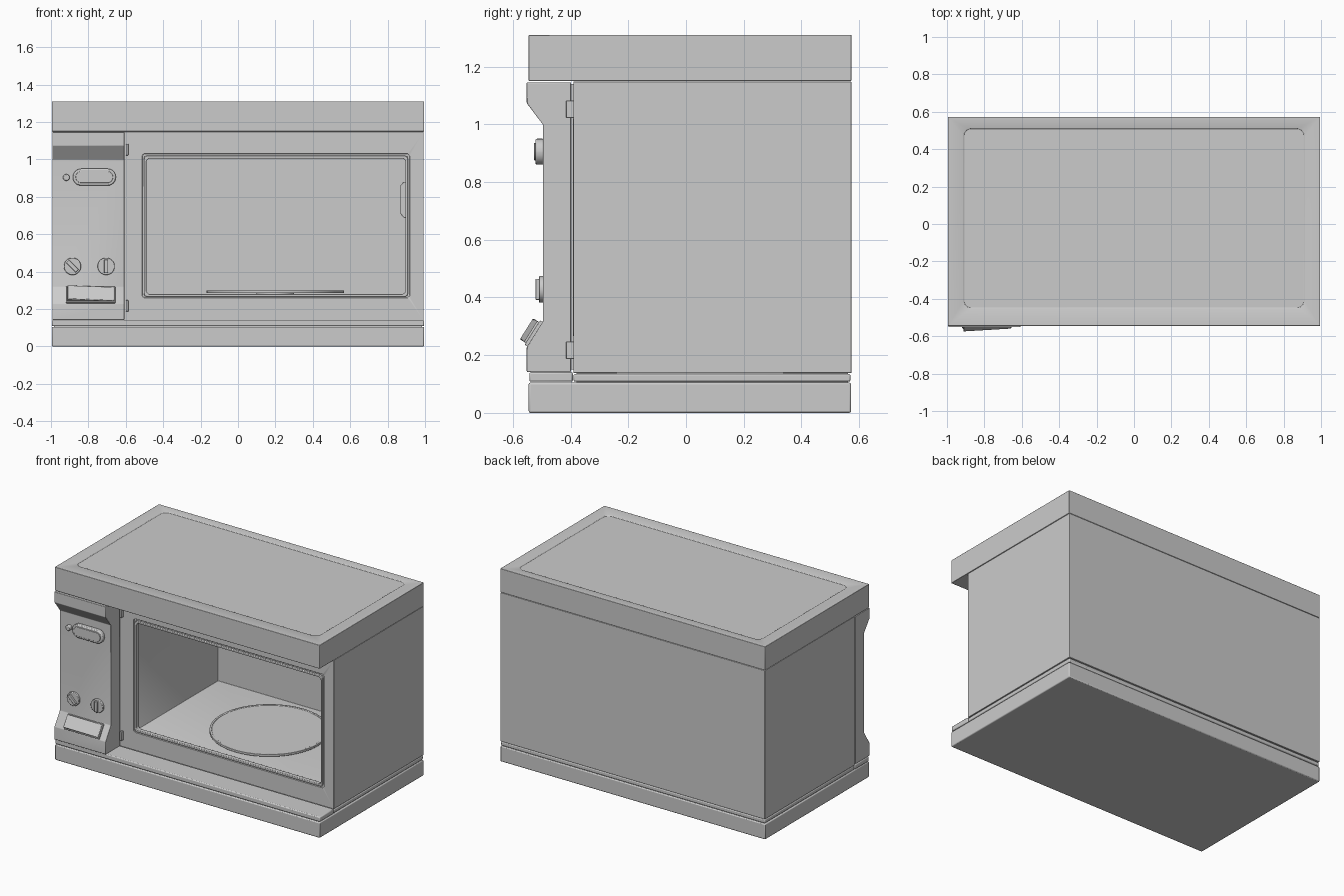
import bpy, bmesh
from math import pi, radians, cos, sin
from mathutils import Matrix, Vector

cube = bpy.data.objects.get("Cube")
if cube:
    bpy.data.objects.remove(cube, do_unlink=True)

grey = bpy.data.materials.new("light grey")
grey.use_nodes = True
grey.diffuse_color = (0.6, 0.6, 0.6, 1)
grey.node_tree.nodes["Principled BSDF"].inputs["Base Color"].default_value = grey.diffuse_color


def finish(name, bm, bevel=0.0, segments=2):
    """Turn a bmesh into a named, bevelled, softly shaded object."""
    bmesh.ops.recalc_face_normals(bm, faces=bm.faces)
    mesh = bpy.data.meshes.new(name)
    bm.to_mesh(mesh)
    bm.free()
    mesh.materials.append(grey)
    ob = bpy.data.objects.new(name, mesh)
    bpy.context.collection.objects.link(ob)
    if bevel:
        mod = ob.modifiers.new("bevel", "BEVEL")
        mod.width, mod.segments = bevel, segments
        mod.limit_method, mod.angle_limit = "ANGLE", radians(30)
    bpy.ops.object.select_all(action="DESELECT")
    ob.select_set(True)
    bpy.context.view_layer.objects.active = ob
    bpy.ops.object.shade_smooth_by_angle(angle=radians(35))
    return ob


def box(name, x, y, z, bevel=0.006):
    """Box from its (min, max) range on each axis."""
    bm = bmesh.new()
    bmesh.ops.create_cube(bm, size=1)
    for v in bm.verts:
        v.co = [(a + b) / 2 + c * (b - a) for (a, b), c in zip((x, y, z), v.co)]
    return finish(name, bm, bevel)


def prism(name, points, start, direction, bevel=0.0):
    """Extrude a closed outline, mapped to 3D points, along a direction."""
    bm = bmesh.new()
    face = bm.faces.new([bm.verts.new(Vector(p) + Vector(start)) for p in points])
    made = bmesh.ops.extrude_face_region(bm, geom=[face])["geom"]
    verts = [g for g in made if isinstance(g, bmesh.types.BMVert)]
    bmesh.ops.translate(bm, vec=direction, verts=verts)
    return finish(name, bm, bevel)


def rounded(width, height, radius, steps=6):
    """Rounded rectangle outline in the xz plane, centred on the origin."""
    points = []
    for quarter, (sx, sz) in enumerate(((1, 1), (-1, 1), (-1, -1), (1, -1))):
        for i in range(steps + 1):
            a = (quarter + i / steps) * pi / 2
            points.append((sx * (width / 2 - radius) + radius * cos(a), 0,
                           sz * (height / 2 - radius) + radius * sin(a)))
    return points


def disc(name, centre, radius, depth, axis="Z", bevel=0.0, sides=64):
    bm = bmesh.new()
    bmesh.ops.create_cone(bm, cap_ends=True, segments=sides, radius1=radius,
                          radius2=radius, depth=depth)
    turn = Matrix.Rotation(pi / 2, 4, "X") if axis == "Y" else Matrix()
    bm.transform(Matrix.Translation(centre) @ turn)
    return finish(name, bm, bevel)


def cut(target, cutter):
    """Subtract a cutter before the target's bevel runs."""
    mod = target.modifiers.new("cut", "BOOLEAN")
    mod.operation, mod.solver, mod.object = "DIFFERENCE", "EXACT", cutter
    target.modifiers.move(len(target.modifiers) - 1, 0)
    cutter.hide_render = True
    cutter.hide_set(True)


# Base, ledge and overhanging lid with a shallow sunken top
box("base", (-0.995, 0.995), (-0.545, 0.572), (0, 0.105))
box("base_core", (-0.985, 0.985), (-0.38, 0.562), (0.1, 0.15), 0)
box("front_ledge", (-0.995, 0.995), (-0.543, -0.392), (0.108, 0.141))
box("side_band", (-0.992, 0.992), (-0.39, 0.57), (0.108, 0.135))
lid = box("lid", (-0.995, 0.995), (-0.545, 0.573), (1.15, 1.31))
outline = [(p[0], p[2], 0) for p in rounded(1.82, 0.96, 0.04)]
cut(lid, prism("lid_recess_cutter", outline, (0, 0.03, 1.305), (0, 0, 0.05)))

# Oven body with the cooking chamber cut out of it
body = box("body", (-0.993, 0.993), (-0.39, 0.573), (0.138, 1.148), 0.008)
cut(body, box("chamber_cutter", (-0.5, 0.905), (-0.6, 0.5), (0.27, 1.015), 0))
cut(body, prism("rim_cutter", rounded(1.43, 0.77, 0.015), (0.203, -0.6, 0.645), (0, 0.218, 0)))

# Raised lip around the chamber opening
lip = prism("opening_lip", rounded(1.412, 0.755, 0.02), (0.2025, -0.392, 0.6425), (0, 0.03, 0), 0.003)
cut(lip, prism("lip_cutter", rounded(1.385, 0.725, 0.02), (0.2025, -0.5, 0.6425), (0, 0.3, 0)))

# Turntable and the cover on the chamber wall
disc("turntable_support", (0.2, 0.05, 0.278), 0.1, 0.02)
plate = disc("turntable", (0.2, 0.05, 0.2925), 0.368, 0.015, bevel=0.004)
cut(plate, disc("turntable_cutter", (0.2, 0.05, 0.305), 0.355, 0.016))
profile = [(0.91, 0, 0.68), (0.885, 0, 0.69), (0.868, 0, 0.71),
           (0.868, 0, 0.86), (0.885, 0, 0.88), (0.91, 0, 0.88)]
prism("wall_cover", profile, (0, -0.1, 0), (0, 0.3, 0), 0.003)

# Control panel with flared top and bottom
profile = [(0, -0.398, 0.142), (0, -0.552, 0.142), (0, -0.552, 0.228), (0, -0.495, 0.318),
           (0, -0.495, 0.998), (0, -0.552, 1.073), (0, -0.552, 1.145), (0, -0.398, 1.145)]
prism("control_panel", profile, (-0.993, 0, 0), (0.385, 0, 0), 0.003)
box("panel_back", (-0.985, -0.615), (-0.41, -0.38), (0.15, 1.14), 0)

# Door hinge tabs
for name, z in (("upper", 1.052), ("lower", 0.217)):
    box(name + "_hinge", (-0.6, -0.586), (-0.415, -0.385), (z - 0.03, z + 0.03), 0.002)

# Display window and indicator light
prism("display_frame", rounded(0.23, 0.09, 0.044), (-0.768, -0.522, 0.905), (0, 0.03, 0), 0.006)
prism("display_window", rounded(0.2, 0.062, 0.03), (-0.768, -0.526, 0.905), (0, 0.03, 0), 0.002)
disc("indicator_light", (-0.918, -0.502, 0.903), 0.018, 0.03, "Y", 0.005, 24)

# Two knobs with grip bars
for name, x, turn in (("left", -0.705, 0), ("right", -0.885, -45)):
    disc(name + "_knob", (x, -0.5, 0.428), 0.046, 0.02, "Y", 0.003, 40)
    grip = box(name + "_knob_grip", (-0.011, 0.011), (-0.522, -0.5), (-0.036, 0.036), 0.003)
    grip.location = (x, 0, 0.428)
    grip.rotation_euler.y = radians(turn)

# Door release button on the lower slope, tilted out at one end
slope = Matrix.Translation((-0.788, -0.5235, 0.273)) @ Matrix.Rotation(-0.563, 4, "X")
bezel = box("button_bezel", (-0.132, 0.132), (-0.01, 0.02), (-0.05, 0.05), 0.003)
bezel.matrix_world = slope
button = box("release_button", (-0.126, 0.126), (-0.026, 0.02), (-0.043, 0.043), 0.004)
button.matrix_world = slope @ Matrix.Rotation(0.07, 4, "Z")
